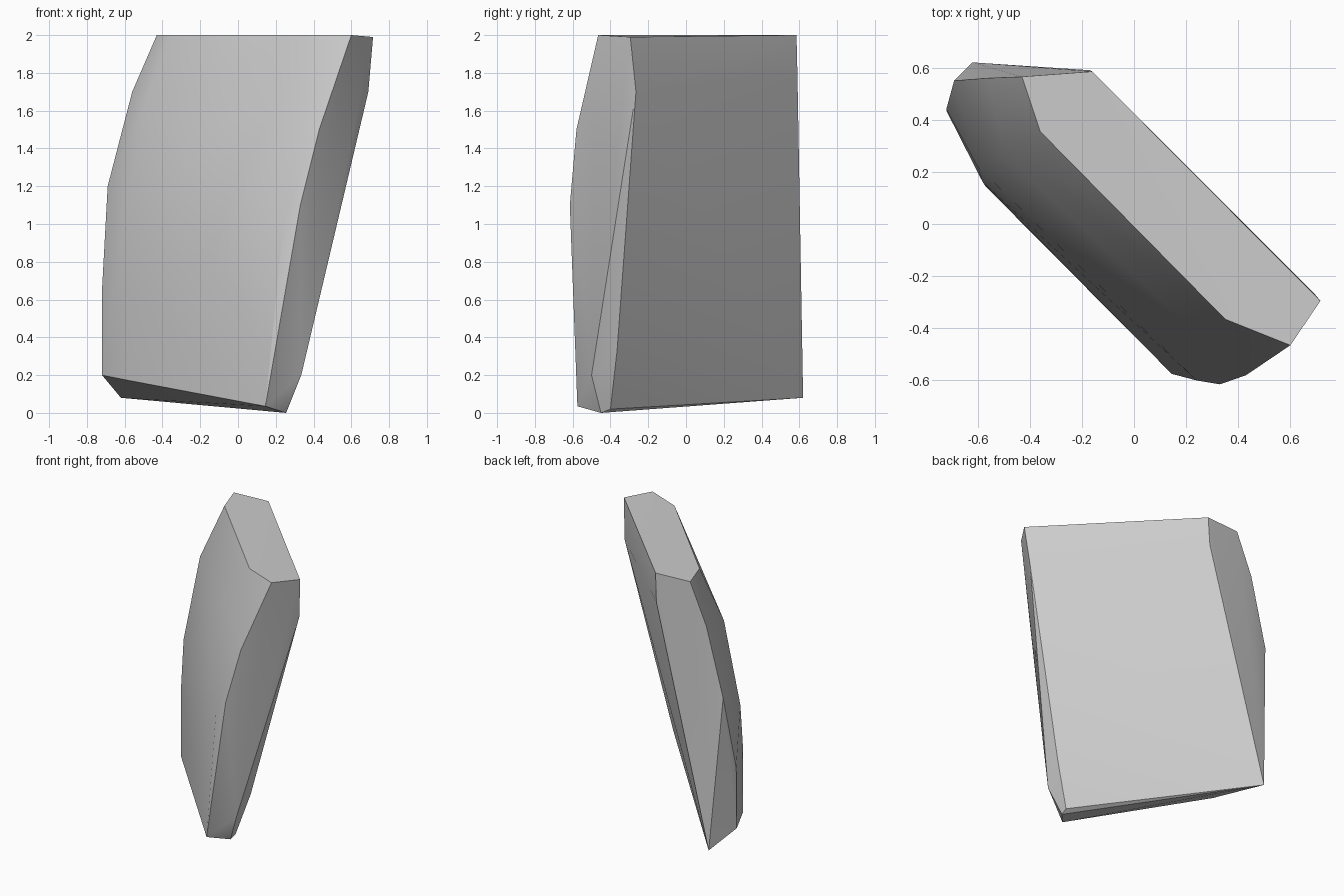
import bpy
import bmesh
import math

# Remove the default cube
default_cube = bpy.data.objects.get("Cube")
if default_cube:
    bpy.data.objects.remove(default_cube, do_unlink=True)


def make_material(name, colour):
    material = bpy.data.materials.new(name)
    material.use_nodes = True
    material.diffuse_color = colour
    shader = material.node_tree.nodes["Principled BSDF"]
    shader.inputs["Base Color"].default_value = colour
    return material


# Flat six-sided top of the slab
top_rim = [
    (-.43, .565, 2), (-.36, .355, 2), (.35, -.365, 2),
    (.6, -.465, 2), (.715, -.295, 1.99), (-.16, .585, 2),
]

# Outer edge on the viewer's left, from shoulder to foot
left_edge = [
    (-.56, .56, 1.7), (-.69, .55, 1.2), (-.72, .44, .65), (-.72, .435, .2),
]

# Bulging front, as the two upright curves that bound it
front_left_curve = [
    (-.5, .27, 1.62), (-.6, .22, 1), (-.58, .16, .65), (-.57, .145, .17),
]
front_right_curve = [(.33, -.5, 1.6), (.24, -.6, 1)]

# Edge between the front and the right end
right_edge = [(.43, -.58, 1.5), (.33, -.615, 1.1), (.145, -.575, .035)]

# Chamfered foot of the right end
right_foot = [(.255, -.45, 0), (.335, -.5, .2), (.26, -.4, .02)]

# Corners of the flat back
back_corners = [
    (.69, -.265, 1.7), (.36, -.365, .33), (-.62, .62, .08), (-.17, .59, 1.79),
]


def build_rock(name, outlines, material):
    """Wrap a tight chiselled skin around a set of outlines."""
    bm = bmesh.new()
    for outline in outlines:
        for point in outline:
            bm.verts.new(point)
    hull = bmesh.ops.convex_hull(bm, input=bm.verts[:])
    loose = {item for key in ("geom_interior", "geom_unused")
             for item in hull[key] if isinstance(item, bmesh.types.BMVert)}
    bmesh.ops.delete(bm, geom=list(loose), context="VERTS")

    # Merge nearly flat neighbours into clean faces
    bmesh.ops.dissolve_limit(bm, angle_limit=math.radians(2),
                             verts=bm.verts[:], edges=bm.edges[:])
    bmesh.ops.recalc_face_normals(bm, faces=bm.faces[:])

    mesh = bpy.data.meshes.new(name)
    bm.to_mesh(mesh)
    bm.free()
    mesh.materials.append(material)
    rock = bpy.data.objects.new(name, mesh)
    bpy.context.collection.objects.link(rock)
    return rock


stone_grey = make_material("stone grey", (.6, .6, .6, 1))
rock = build_rock(
    "rock_slab",
    [top_rim, left_edge, front_left_curve, front_right_curve,
     right_edge, right_foot, back_corners],
    stone_grey,
)

# Soft bulge, crisp chiselled edges
bpy.ops.object.select_all(action="DESELECT")
rock.select_set(True)
bpy.context.view_layer.objects.active = rock
bpy.ops.object.shade_smooth_by_angle(angle=math.radians(30))
